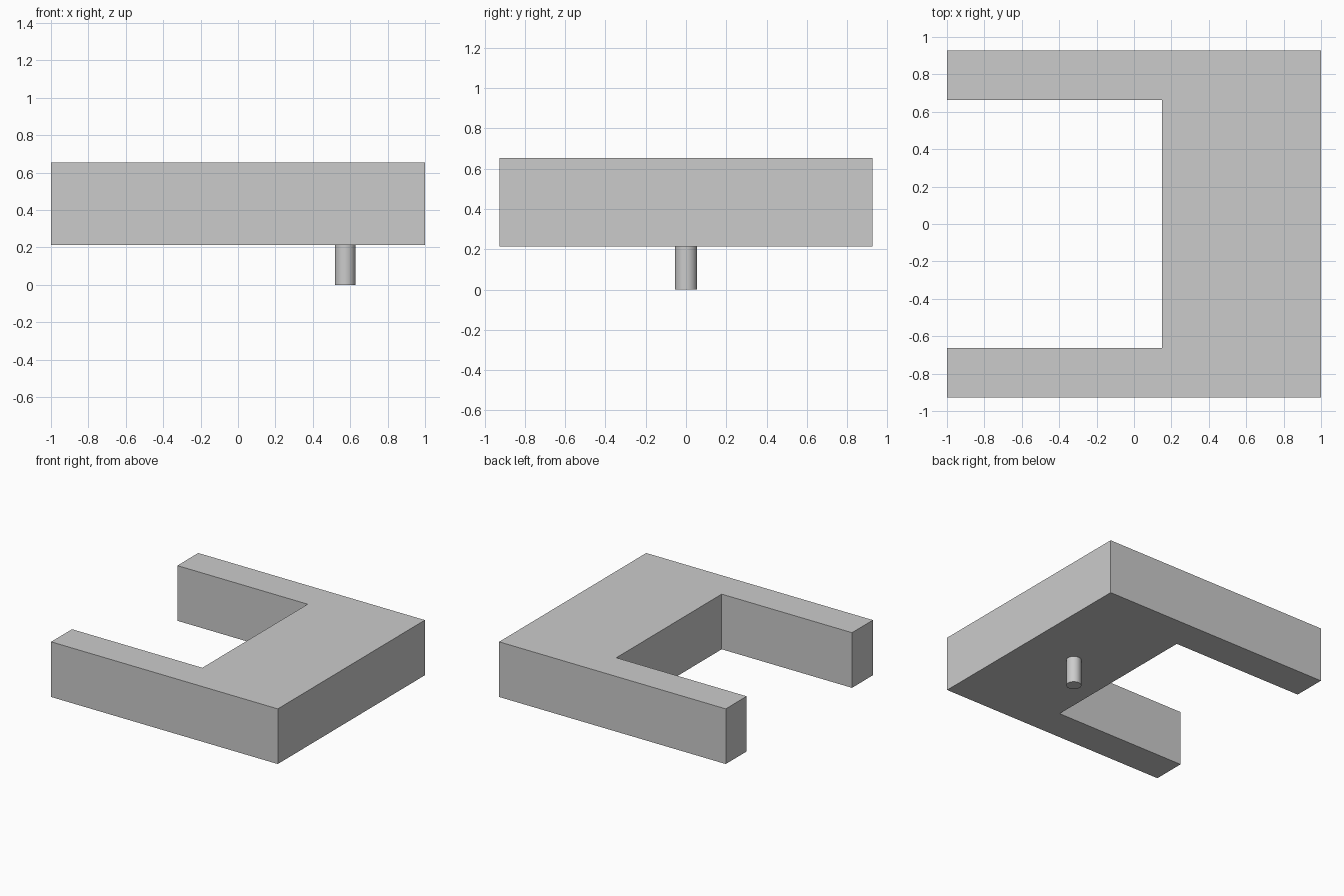
import bpy
import bmesh
from mathutils import Matrix

if "Cube" in bpy.data.objects:
    bpy.data.objects.remove(bpy.data.objects["Cube"])

# Single grey material
grey = bpy.data.materials.new("plain_grey")
grey.use_nodes = True
color = (0.6, 0.6, 0.6, 1)
grey.diffuse_color = color
grey.node_tree.nodes["Principled BSDF"].inputs["Base Color"].default_value = color

BOTTOM, TOP = 0.213, 0.653   # block height range
HALF_Y, INNER_Y = 0.927, 0.664
NOTCH_X = 0.15               # depth of the open notch
PIN_X, PIN_RADIUS = 0.573, 0.055


def add_object(name, bm):
    bmesh.ops.recalc_face_normals(bm, faces=bm.faces)
    mesh = bpy.data.meshes.new(name)
    bm.to_mesh(mesh)
    bm.free()
    mesh.materials.append(grey)
    obj = bpy.data.objects.new(name, mesh)
    bpy.context.collection.objects.link(obj)
    return obj


# U-shaped block: half outline mirrored in y, then extruded upward
half = [(1, HALF_Y), (-1, HALF_Y), (-1, INNER_Y), (NOTCH_X, INNER_Y)]
outline = half + [(x, -y) for x, y in reversed(half)]
bm = bmesh.new()
base = bm.faces.new([bm.verts.new((x, y, BOTTOM)) for x, y in outline])
extruded = bmesh.ops.extrude_face_region(bm, geom=[base], use_keep_orig=True)
top_verts = [v for v in extruded["geom"] if isinstance(v, bmesh.types.BMVert)]
bmesh.ops.translate(bm, verts=top_verts, vec=(0, 0, TOP - BOTTOM))
add_object("u_shaped_block", bm)

# Round pin under the solid end
bm = bmesh.new()
bmesh.ops.create_cone(bm, cap_ends=True, segments=32, radius1=PIN_RADIUS,
                      radius2=PIN_RADIUS, depth=BOTTOM,
                      matrix=Matrix.Translation((PIN_X, 0, BOTTOM / 2)))
pin = add_object("bottom_pin", bm)
bpy.context.view_layer.objects.active = pin
pin.select_set(True)
bpy.ops.object.shade_smooth_by_angle()
